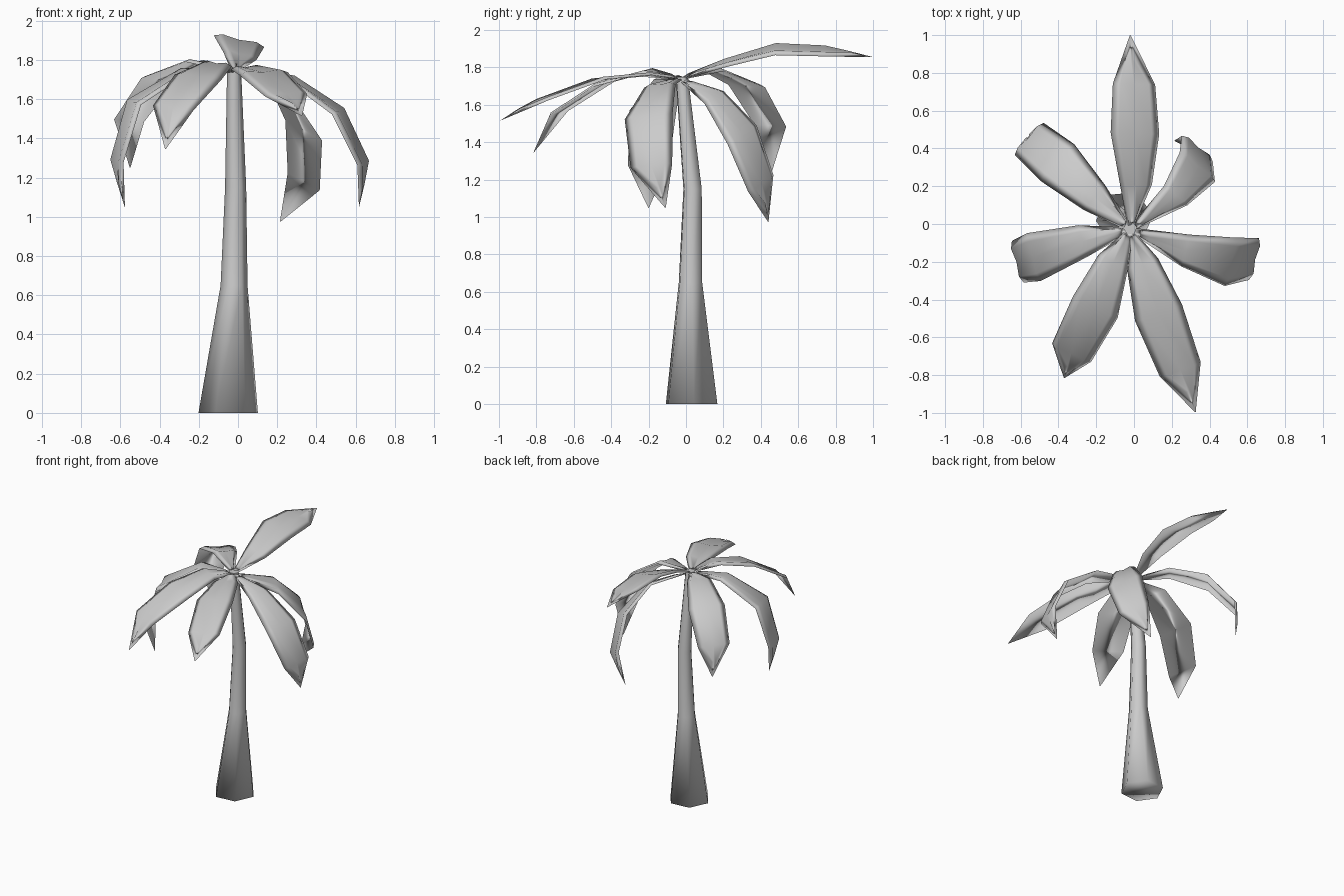
import bpy
from math import sin, cos, pi, radians
from mathutils import Vector

if "Cube" in bpy.data.objects:
    bpy.data.objects.remove(bpy.data.objects["Cube"])

CROWN = Vector((-0.02, -0.03, 1.735))


def make_object(name, verts, faces):
    mesh = bpy.data.meshes.new(name)
    mesh.from_pydata([tuple(v) for v in verts], [], faces)
    mesh.polygons.foreach_set("use_smooth", [True] * len(faces))
    obj = bpy.data.objects.new(name, mesh)
    bpy.context.collection.objects.link(obj)
    return obj


# Trunk: six-sided rings (x, y, z, radius), gently bent and tapering
rings = [(-0.05, 0.03, 0, 0.152), (-0.02, 0.024, 0.65, 0.069),
         (-0.012, 0.035, 1.15, 0.054), (-0.02, -0.022, 1.75, 0.036)]
N = 6
verts = [(x + r * cos(2 * pi * i / N + 0.09), y + r * sin(2 * pi * i / N + 0.09), z)
         for x, y, z, r in rings for i in range(N)]
faces = [(k * N + i, k * N + (i + 1) % N, (k + 1) * N + (i + 1) % N, (k + 1) * N + i)
         for k in range(len(rings) - 1) for i in range(N)]
faces += [tuple(range(N))[::-1], tuple(range(3 * N, 4 * N))]
make_object("trunk", verts, faces)
trunk = bpy.data.objects["trunk"]
trunk.data.polygons[-1].use_smooth = False


# Frond: flat underside, rim, and a raised inner panel with a centre groove
def frond(name, roll, points):
    pts = [CROWN] + [Vector(p) for p in points]
    widths = [0.012, 0.087, 0.132, 0.115, 0.002]
    up = Vector((0, 0, 1))
    head = pts[3] - pts[0]
    head.z = 0
    head.normalize()
    side = up.cross(head) * cos(radians(roll)) + up * sin(radians(roll))
    # the inner panel stops short of the base and the tip
    inner = [pts[0].lerp(pts[1], 0.35)] + pts[1:4] + [pts[3].lerp(pts[4], 0.5)]
    inner_w = [0.02, 0.053, 0.088, 0.076, 0.012]
    verts = []
    for k in range(5):
        tangent = (pts[min(k + 1, 4)] - pts[max(k - 1, 0)]).normalized()
        n = tangent.cross(side).normalized()
        verts += [pts[k] + side * widths[k],
                  inner[k] + side * inner_w[k] + n * 0.016,
                  inner[k] + n * 0.007,
                  inner[k] - side * inner_w[k] + n * 0.016,
                  pts[k] - side * widths[k]]
    faces = [(0, 1, 2, 3, 4), (24, 23, 22, 21, 20)]
    for k in range(4):
        a, b = k * 5, k * 5 + 5
        faces += [(a + j + 1, b + j + 1, b + j, a + j) for j in range(4)]
        faces.append((a, b, b + 4, a + 4))
    make_object(name, verts, faces)


frond("frond_back", 13,
      [(0.01, 0.21, 1.82), (0.005, 0.48, 1.895), (0, 0.74, 1.885), (-0.02, 1.0, 1.855)])
frond("frond_back_right", 23,
      [(0.22, 0.15, 1.64), (0.335, 0.30, 1.44), (0.335, 0.40, 1.18), (0.215, 0.44, 0.975)])
frond("frond_right", 6,
      [(0.27, -0.14, 1.70), (0.51, -0.20, 1.535), (0.635, -0.185, 1.275), (0.617, -0.11, 1.05)])
frond("frond_front_right", 3,
      [(0.045, -0.21, 1.755), (0.13, -0.47, 1.73), (0.245, -0.77, 1.62), (0.325, -0.995, 1.515)])
frond("frond_front_left", -6,
      [(-0.11, -0.20, 1.775), (-0.205, -0.44, 1.71), (-0.33, -0.68, 1.555), (-0.37, -0.815, 1.345)])
frond("frond_left", -4,
      [(-0.27, -0.09, 1.74), (-0.53, -0.175, 1.58), (-0.615, -0.20, 1.285), (-0.577, -0.20, 1.05)])
frond("frond_back_left", 3,
      [(-0.21, 0.14, 1.785), (-0.405, 0.325, 1.70), (-0.555, 0.45, 1.49), (-0.55, 0.46, 1.25)])
